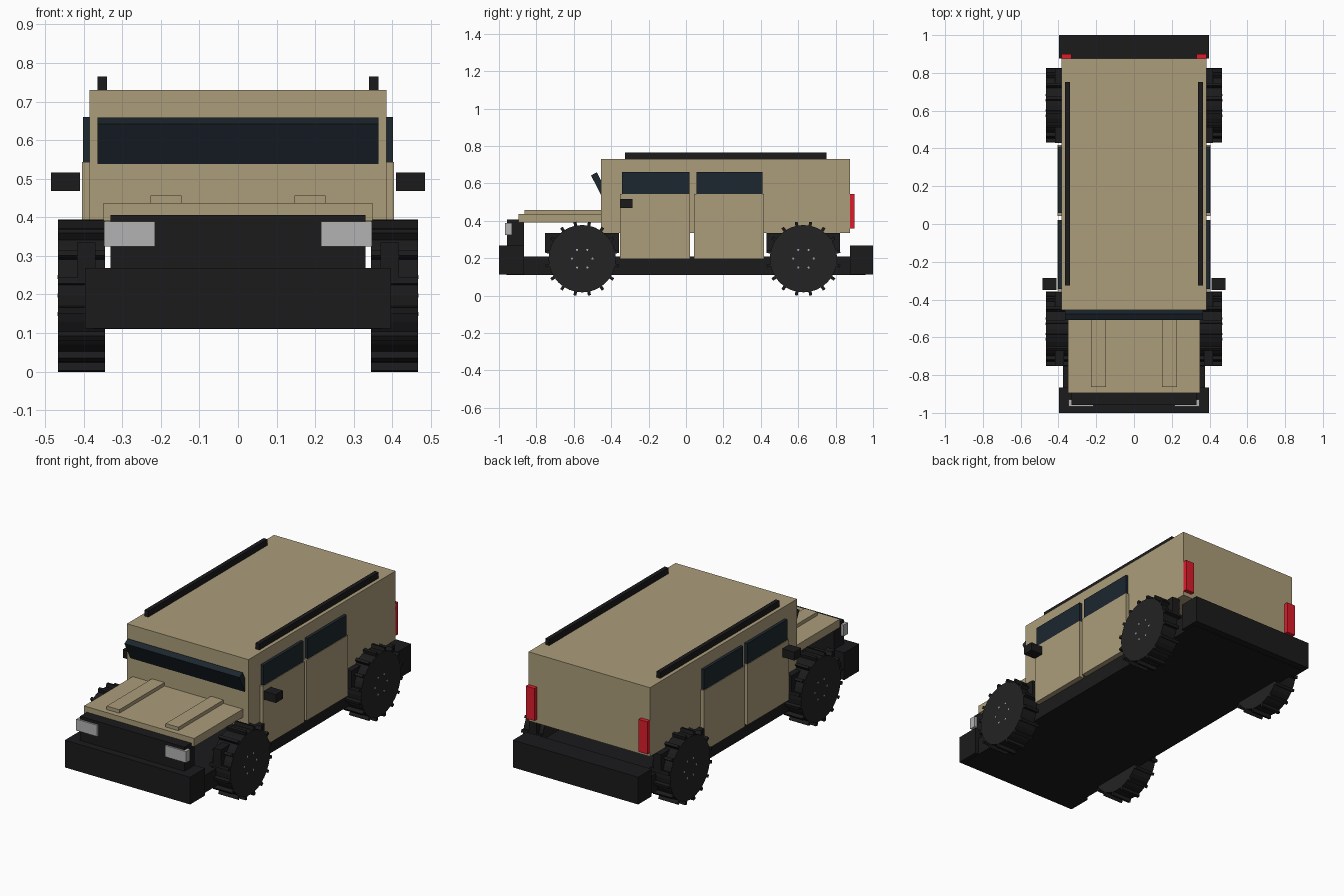
import bpy, bmesh
from math import pi, sin, cos
from mathutils import Matrix

if "Cube" in bpy.data.objects:
    bpy.data.objects.remove(bpy.data.objects["Cube"])


def material(name, r, g, b):
    m = bpy.data.materials.new(name)
    m.diffuse_color = (r, g, b, 1)
    m.use_nodes = True
    m.node_tree.nodes["Principled BSDF"].inputs["Base Color"].default_value = m.diffuse_color
    return m


TAN = material("tan_paint", 0.41, 0.34, 0.195)
TRIM = material("black_trim", 0.011, 0.011, 0.012)
RUBBER = material("rubber", 0.017, 0.017, 0.017)
GLASS = material("dark_glass", 0.012, 0.02, 0.028)
LAMP = material("lamp", 0.45, 0.45, 0.45)
RED = material("red_lamp", 0.72, 0.012, 0.025)


def add_object(name, bm, mats):
    me = bpy.data.meshes.new(name)
    bm.to_mesh(me)
    bm.free()
    for m in mats:
        me.materials.append(m)
    ob = bpy.data.objects.new(name, me)
    bpy.context.collection.objects.link(ob)
    return ob


def box(name, x, y, z, mat, tilt=0):
    """Box from (min, max) ranges, optionally tilted about x through its centre."""
    bm = bmesh.new()
    bmesh.ops.create_cube(bm, size=1, matrix=Matrix.Diagonal(
        (x[1] - x[0], y[1] - y[0], z[1] - z[0], 1)))
    ob = add_object(name, bm, [mat])
    ob.location = [(a + b) / 2 for a, b in (x, y, z)]
    ob.rotation_euler.x = tilt
    return ob


def pair(name, x, y, z, mat):
    """Right-hand box and its mirror copy."""
    box(name + "_right", x, y, z, mat)
    box(name + "_left", (-x[1], -x[0]), y, z, mat)


def wheel(name, side, y):
    """Tyre with 16 tread bars and a ring of lug nuts on the outer face."""
    r, width = 0.18, 0.122
    bm = bmesh.new()
    turn = Matrix.Rotation(pi / 2, 4, 'Y')
    bmesh.ops.create_cone(bm, cap_ends=True, segments=32, radius1=r, radius2=r,
                          depth=width, matrix=turn)
    for i in range(16):
        bmesh.ops.create_cube(bm, size=1, matrix=(
            Matrix.Rotation((i + 0.5) * pi / 8, 4, 'X')
            @ Matrix.Translation((0, 0, 0.187))
            @ Matrix.Diagonal((width, 0.016, 0.026, 1))))
    for f in bm.faces:
        f.material_index = 0 if abs(f.calc_center_median().yz.length) < r - 0.001 else 1
    tyre_faces = set(bm.faces)
    for i in range(6):
        a = i * pi / 3
        bmesh.ops.create_cone(bm, cap_ends=True, segments=6, radius1=0.006, radius2=0.006,
                              depth=0.01, matrix=Matrix.Translation(
                                  (side * 0.057, 0.055 * cos(a), 0.055 * sin(a))) @ turn)
    for f in bm.faces:
        if f not in tyre_faces:
            f.material_index = 2
    ob = add_object(name, bm, [RUBBER, TRIM, LAMP])
    ob.location = (side * 0.406, y, 0.197)


# Chassis and bumpers
box("chassis", (-0.375, 0.375), (-0.96, 0.96), (0.11, 0.21), TRIM)
box("front_bumper", (-0.397, 0.397), (-1, -0.865), (0.112, 0.268), TRIM)
box("rear_bumper", (-0.397, 0.397), (0.877, 1), (0.112, 0.268), TRIM)

# Cabin, hood and raised hood ribs
box("cabin", (-0.385, 0.385), (-0.455, 0.876), (0.335, 0.73), TAN)
box("hood", (-0.349, 0.349), (-0.895, -0.445), (0.39, 0.437), TAN)
pair("hood_rib", (0.147, 0.227), (-0.864, -0.45), (0.43, 0.457), TAN)

# Grille and lamps
box("grille", (-0.331, 0.331), (-0.957, -0.865), (0.2, 0.406), TRIM)
pair("headlight", (0.215, 0.348), (-0.967, -0.93), (0.324, 0.389), LAMP)
pair("tail_light", (0.33, 0.385), (0.87, 0.9), (0.358, 0.543), RED)

# Windshield, its top edge leaning forward
box("windshield", (-0.364, 0.364), (-0.478, -0.443), (0.518, 0.658), GLASS, tilt=0.471)

# Doors and side windows
for label, door_y, window_y in (("front", (-0.353, 0.022), (-0.343, 0.019)),
                                ("rear", (0.043, 0.417), (0.057, 0.41))):
    pair(label + "_door", (0.365, 0.405), door_y, (0.195, 0.543), TAN)
    pair(label + "_window", (0.37, 0.402), window_y, (0.54, 0.66), GLASS)

# Mirrors and roof rails
pair("mirror", (0.41, 0.485), (-0.35, -0.287), (0.468, 0.516), TRIM)
pair("roof_rail", (0.34, 0.364), (-0.326, 0.752), (0.728, 0.765), TRIM)

# Fenders and wheels
for label, y in (("front", -0.555), ("rear", 0.628)):
    pair(label + "_fender", (0.37, 0.418), (y - 0.198, y + 0.196), (0.234, 0.335), TRIM)
    for side, side_name in ((1, "right"), (-1, "left")):
        wheel(f"{label}_wheel_{side_name}", side, y)
